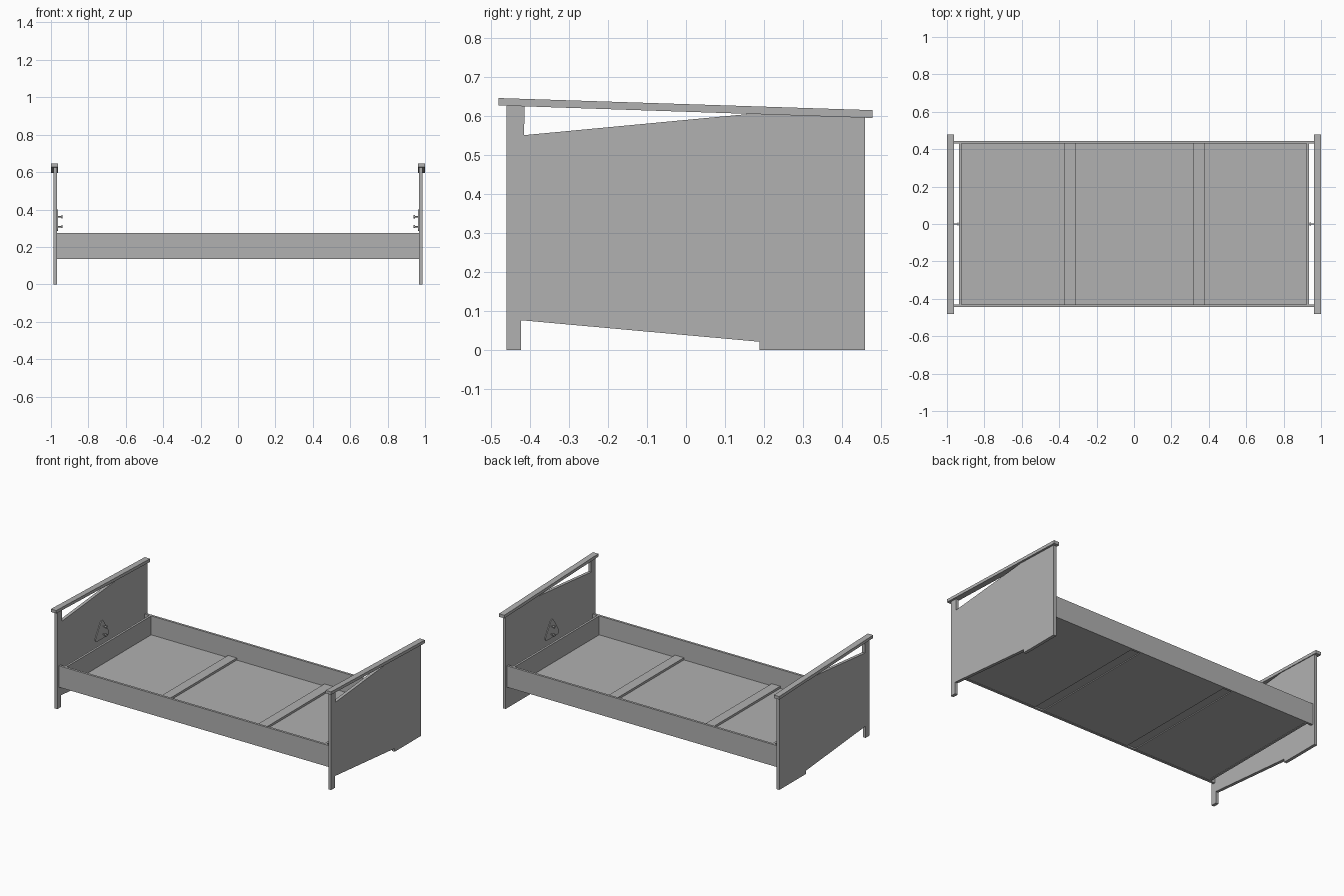
import bpy, bmesh, math
from mathutils import Matrix

if "Cube" in bpy.data.objects:
    bpy.data.objects.remove(bpy.data.objects["Cube"])

grey = bpy.data.materials.new("dark_grey")
grey.diffuse_color = (0.44, 0.44, 0.44, 1)
grey.use_nodes = True
grey.node_tree.nodes["Principled BSDF"].inputs["Base Color"].default_value = grey.diffuse_color


def finish(name, bm):
    bmesh.ops.recalc_face_normals(bm, faces=bm.faces[:])
    me = bpy.data.meshes.new(name)
    bm.to_mesh(me)
    bm.free()
    me.materials.append(grey)
    ob = bpy.data.objects.new(name, me)
    bpy.context.scene.collection.objects.link(ob)
    return ob


def box(name, x0, x1, y0, y1, z0, z1):
    bm = bmesh.new()
    m = Matrix.Translation(((x0 + x1) / 2, (y0 + y1) / 2, (z0 + z1) / 2))
    m = m @ Matrix.Diagonal((x1 - x0, y1 - y0, z1 - z0, 1))
    bmesh.ops.create_cube(bm, size=1, matrix=m)
    return finish(name, bm)


def slab(name, profile, x0, x1):
    """Extrude a (y, z) profile along x."""
    bm = bmesh.new()
    f = bm.faces.new([bm.verts.new((x0, y, z)) for y, z in profile])
    r = bmesh.ops.extrude_face_region(bm, geom=[f])
    verts = [v for v in r["geom"] if isinstance(v, bmesh.types.BMVert)]
    bmesh.ops.translate(bm, verts=verts, vec=(x1 - x0, 0, 0))
    return finish(name, bm)


def knob(name, x0, x1, z, r):
    bm = bmesh.new()
    m = Matrix.Translation(((x0 + x1) / 2, 0, z)) @ Matrix.Rotation(math.pi / 2, 4, 'Y')
    bmesh.ops.create_cone(bm, cap_ends=True, segments=16, radius1=r, radius2=r,
                          depth=abs(x1 - x0), matrix=m)
    ob = finish(name, bm)
    bpy.context.view_layer.objects.active = ob
    ob.select_set(True)
    bpy.ops.object.shade_smooth_by_angle()
    ob.select_set(False)


panel = [(-0.46, 0), (-0.422, 0), (-0.422, 0.076), (0.188, 0.021), (0.188, 0),
         (0.458, 0), (0.458, 0.598), (0.18, 0.606), (-0.415, 0.55),
         (-0.413, 0.626), (-0.46, 0.628)]
cap = [(-0.48, 0.626), (0.478, 0.594), (0.478, 0.614), (-0.48, 0.645)]

# rounded triangular plaque outline
plaque = []
for cy, cz, start in ((0.04, 0.302, -90), (-0.01, 0.383, 30), (-0.06, 0.302, 150)):
    for i in range(7):
        a = math.radians(start + 20 * i)
        plaque.append((cy + 0.018 * math.cos(a), cz + 0.018 * math.sin(a)))

for side, s in (("left", -1), ("right", 1)):
    # end panel with sloping handrail
    slab(side + "_end_panel", panel, s * 0.987, s * 0.967)
    slab(side + "_handrail", cap, s * 1.0, s * 0.962)
    # plaque with two pegs on the inner face
    slab(side + "_plaque", plaque, s * 0.967, s * 0.962)
    for n, z in (("lower", 0.309), ("upper", 0.362)):
        knob(f"{side}_{n}_peg", s * 0.965, s * 0.943, z, 0.004)
        knob(f"{side}_{n}_peg_head", s * 0.945, s * 0.938, z, 0.009)
    # inner cross board closing the mattress box
    box(side + "_cross_board", *sorted((s * 0.935, s * 0.921)), -0.43, 0.43, 0.136, 0.274)

# long side rails
for n, s in (("front", -1), ("back", 1)):
    box(n + "_rail", -0.967, 0.967, *sorted((s * 0.43, s * 0.445)), 0.136, 0.274)

# base boards and the raised joining strips between them
for n, a, b in (("left", -0.921, -0.372), ("middle", -0.31, 0.316), ("right", 0.38, 0.921)):
    box(n + "_base_board", a, b, -0.43, 0.43, 0.139, 0.152)
for n, a, b in (("left", -0.372, -0.31), ("right", 0.316, 0.38)):
    box(n + "_base_strip", a, b, -0.43, 0.43, 0.145, 0.166)
